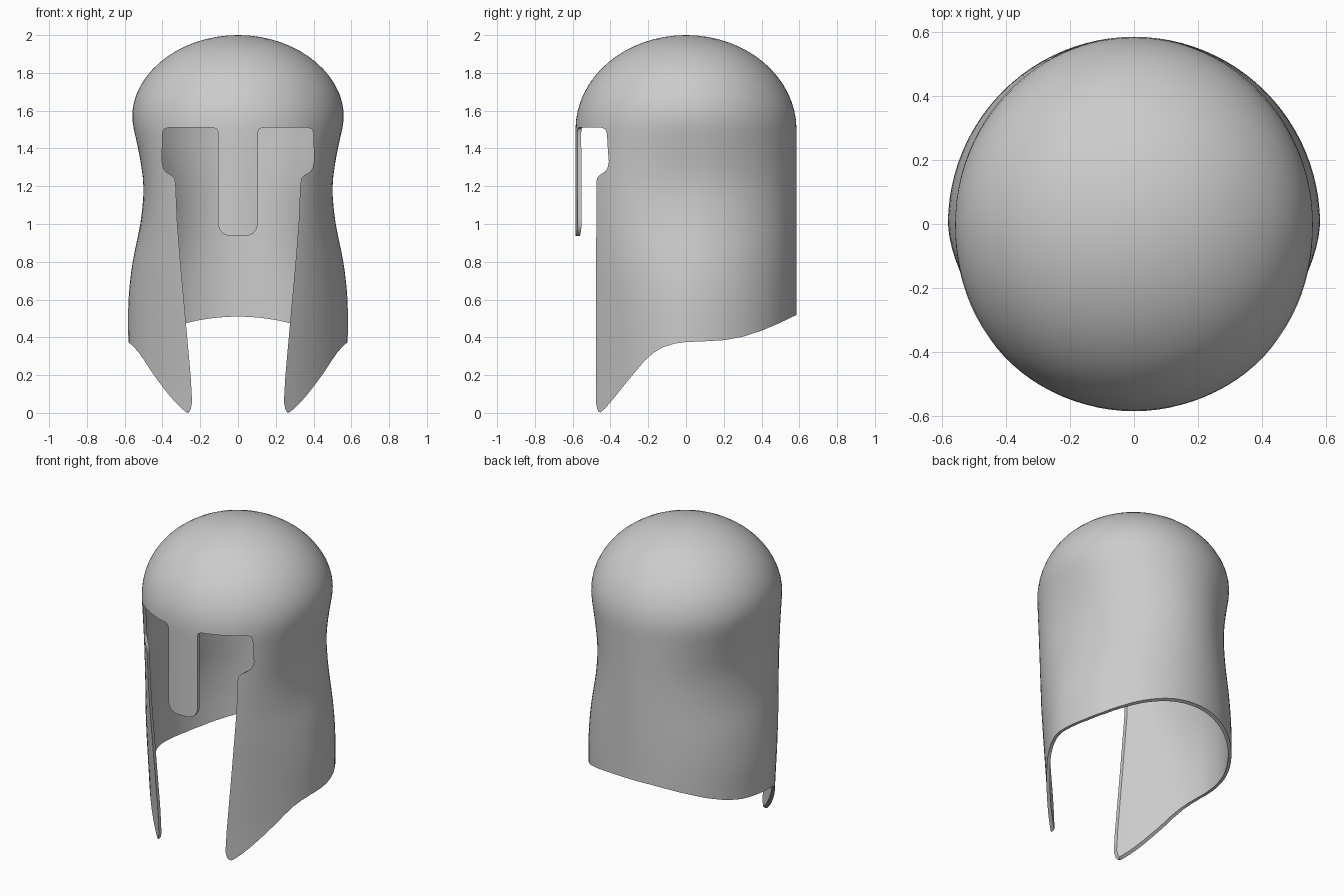
import bpy, bmesh, math

if "Cube" in bpy.data.objects:
    bpy.data.objects.remove(bpy.data.objects["Cube"])

R, SEG = 0.585, 96

# x-scale of the round shell by height: at the sides, and at the cheek fronts
SIDE = [(-.3, .99), (.4, .993), (.6, .995), (.8, .957), (1.0, .88), (1.2, .845),
        (1.4, .90), (1.5, .945), (1.6, .978), (1.75, 1.0), (2.1, 1.02)]
FRONT = [(-.3, .65), (0, .71), (.2, .735), (.4, .79), (.6, .84), (.8, .90),
         (1.0, .94), (1.2, .97), (1.4, .985), (1.75, 1.0), (2.1, 1.02)]


def lookup(table, z):
    for (z0, a), (z1, b) in zip(table, table[1:]):
        if z <= z1:
            return a + (b - a) * (z - z0) / (z1 - z0)
    return table[-1][1]


def smooth_lookup(table, z):
    return sum(lookup(table, z + d * .02) for d in range(-4, 5)) / 9


def shape(x, y, z):
    w = min(1, max(0, -y / .475)) ** 1.4
    s = smooth_lookup(SIDE, z) * (1 - w) + smooth_lookup(FRONT, z) * w
    return (x * s, y, z)


def finish(name, bm):
    bmesh.ops.recalc_face_normals(bm, faces=bm.faces)
    me = bpy.data.meshes.new(name)
    bm.to_mesh(me)
    bm.free()
    ob = bpy.data.objects.new(name, me)
    bpy.context.collection.objects.link(ob)
    return ob


def prism(name, pts, place, lo, hi):
    bm = bmesh.new()
    a = [bm.verts.new(place(u, v, lo)) for u, v in pts]
    b = [bm.verts.new(place(u, v, hi)) for u, v in pts]
    bm.faces.new(a)
    bm.faces.new(b[::-1])
    for i in range(len(pts)):
        j = (i + 1) % len(pts)
        bm.faces.new((a[i], a[j], b[j], b[i]))
    ob = finish(name, bm)
    ob.hide_render = True
    return ob


# helmet shell: elliptical dome over a shaped cylinder
profile = [(R * math.sin(t), 1.5 + .5 * math.cos(t))
           for t in (math.pi / 2 * i / 16 for i in range(1, 17))]
profile += [(R, 1.5 - 1.65 * i / 33) for i in range(1, 34)]
bm = bmesh.new()
pole = bm.verts.new((0, 0, 2))
rings = []
for r, z in profile:
    rings.append([bm.verts.new(shape(r * math.cos(a), r * math.sin(a), z))
                  for a in (2 * math.pi * k / SEG for k in range(SEG))])
for k in range(SEG):
    n = (k + 1) % SEG
    bm.faces.new((pole, rings[0][k], rings[0][n]))
    for p, q in zip(rings, rings[1:]):
        bm.faces.new((p[k], q[k], q[n], p[n]))
helmet = finish("helmet_shell", bm)
mod = helmet.modifiers.new("thickness", 'SOLIDIFY')
mod.thickness, mod.offset = .02, -1

# face opening: eyes, nose guard and gap between the cheeks
half = [(.05, .937), (.08, .95), (.1, .975), (.106, 1.0), (.106, 1.485), (.112, 1.502),
        (.13, 1.51), (.37, 1.51), (.392, 1.502), (.4, 1.48), (.402, 1.33), (.395, 1.295),
        (.38, 1.275), (.35, 1.257), (.335, 1.24), (.33, 1.21), (.321, 1.0), (.305, .8),
        (.287, .6), (.269, .4), (.251, .2), (.243, .06), (.25, .02), (.262, 0), (.262, -.3)]
face_cut = prism("face_cutter", half + [(-x, z) for x, z in reversed(half)],
                 lambda u, v, d: (u, d, v), -1, -.05)

# lower rim: cheek points rising to the neck
rim = [(-.8, -.02), (-.465, .005), (-.45, .003), (-.43, .022), (-.38, .08), (-.3, .18),
       (-.22, .275), (-.17, .32), (-.12, .348), (-.06, .367), (0, .375), (.1, .379),
       (.2, .385), (.3, .403), (.4, .435), (.5, .478), (.57, .512), (.8, .6), (.8, -.6), (-.8, -.6)]
rim_cut = prism("rim_cutter", rim, lambda u, v, d: (d, u, v), -1, 1)

for cutter in (face_cut, rim_cut):
    mod = helmet.modifiers.new(cutter.name, 'BOOLEAN')
    mod.operation, mod.solver, mod.object = 'DIFFERENCE', 'EXACT', cutter

bpy.context.view_layer.objects.active = helmet
helmet.select_set(True)
for m in list(helmet.modifiers):
    bpy.ops.object.modifier_apply(modifier=m.name)
for cutter in (face_cut, rim_cut):
    bpy.data.objects.remove(cutter)
bpy.ops.object.select_all(action='DESELECT')
helmet.select_set(True)
bpy.ops.object.shade_smooth_by_angle(angle=math.radians(35))
